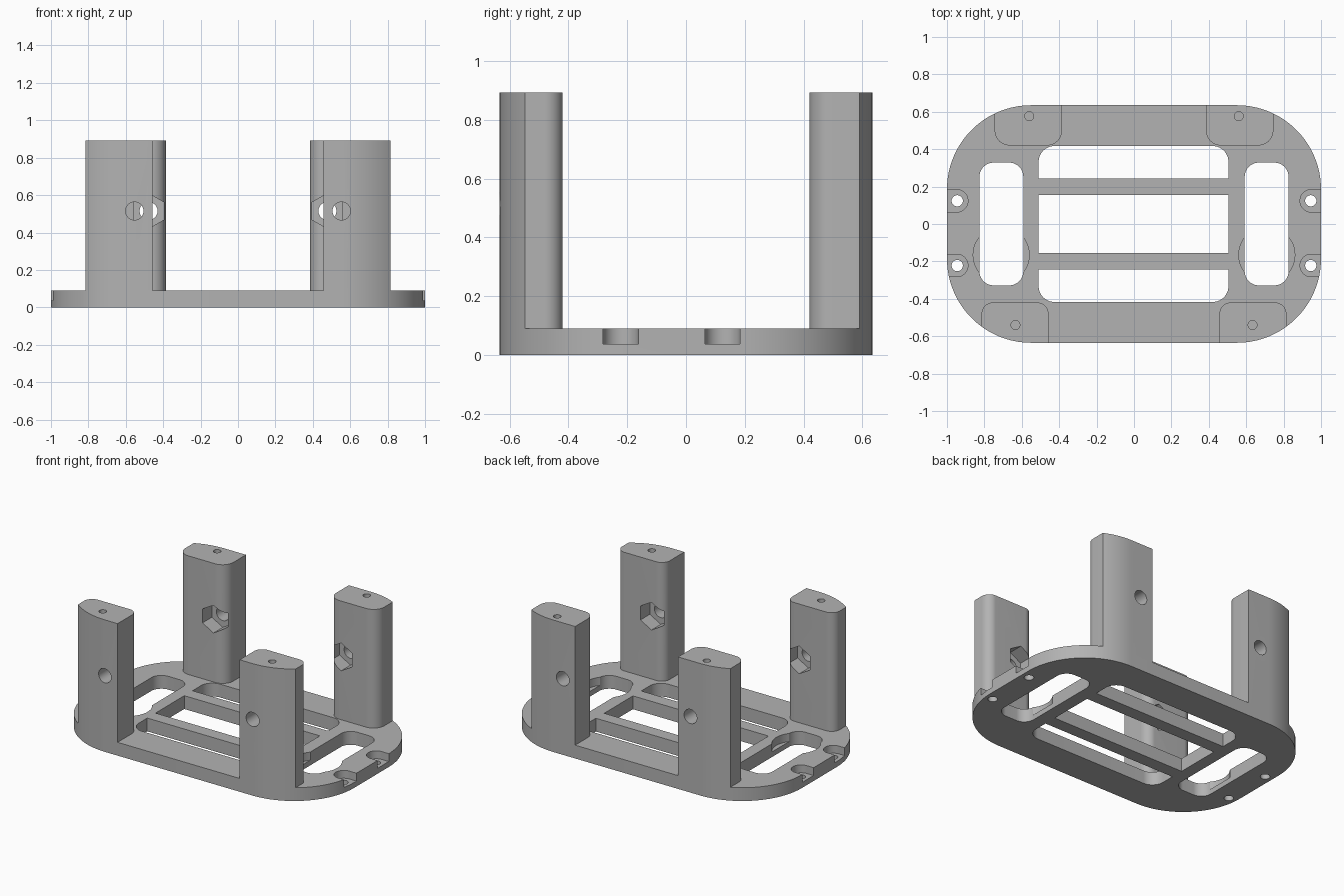
import bpy, bmesh, math
from mathutils import Matrix, Vector

if "Cube" in bpy.data.objects:
    bpy.data.objects.remove(bpy.data.objects["Cube"])

grey = bpy.data.materials.new("plain grey")
grey.use_nodes = True
grey.diffuse_color = (0.45, 0.45, 0.45, 1)
grey.node_tree.nodes["Principled BSDF"].inputs["Base Color"].default_value = (0.45, 0.45, 0.45, 1)

THICK, TOP = 0.09, 0.893     # plate thickness, post height
HX, HY, CORNER = 1.0, 0.635, 0.45


def prism(name, points, z0, z1):
    """Extrude a closed outline from z0 to z1."""
    bm = bmesh.new()
    face = bm.faces.new([bm.verts.new((x, y, z0)) for x, y in points])
    new = bmesh.ops.extrude_face_region(bm, geom=[face])["geom"]
    bmesh.ops.translate(bm, vec=(0, 0, z1 - z0),
                        verts=[g for g in new if isinstance(g, bmesh.types.BMVert)])
    bmesh.ops.recalc_face_normals(bm, faces=bm.faces)
    mesh = bpy.data.meshes.new(name)
    bm.to_mesh(mesh)
    bm.free()
    mesh.materials.append(grey)
    ob = bpy.data.objects.new(name, mesh)
    bpy.context.collection.objects.link(ob)
    return ob


def rounded(x0, x1, y0, y1, r, n=16):
    """Rectangle outline with rounded corners."""
    pts = []
    corners = [(x1 - r, y1 - r), (x0 + r, y1 - r), (x0 + r, y0 + r), (x1 - r, y0 + r)]
    for q, (cx, cy) in enumerate(corners):
        for i in range(n + 1):
            a = math.pi / 2 * (q + i / n)
            pts.append((cx + r * math.cos(a), cy + r * math.sin(a)))
    return pts


def circle(x, y, r, n=32, turn=0.0):
    return [(x + r * math.cos(turn + math.tau * i / n),
             y + r * math.sin(turn + math.tau * i / n)) for i in range(n)]


def cut(ob, cutter, operation='DIFFERENCE'):
    """Apply one boolean and drop the cutter."""
    cutter.hide_render = True
    mod = ob.modifiers.new("cut", 'BOOLEAN')
    mod.operation, mod.solver, mod.object = operation, 'EXACT', cutter
    bpy.context.view_layer.update()
    dg = bpy.context.evaluated_depsgraph_get()
    mesh = bpy.data.meshes.new_from_object(ob.evaluated_get(dg))
    ob.modifiers.clear()
    ob.data = mesh
    bpy.data.objects.remove(cutter)


def along_y(ob, z, y):
    """Lay an upright prism down so that its length runs along +y from y."""
    ob.data.transform(Matrix.Translation(Vector((0, y, z))) @ Matrix.Rotation(-math.pi / 2, 4, 'X'))
    return ob


outline = rounded(-HX, HX, -HY, HY, CORNER, 32)

# Base plate with its openings
plate = prism("base_plate", outline, 0, THICK)
cut(plate, prism("middle_window", rounded(-0.51, 0.505, -0.417, 0.417, 0.085), -0.1, 0.2))
for s in (-1, 1):
    xs = sorted((s * 0.592, s * 0.826))
    cut(plate, prism("side_window", rounded(*xs, -0.328, 0.328, 0.075), -0.1, 0.2))
    # round relief cut into the upper part of the window edge
    cut(plate, prism("relief", circle(s * 0.71, -0.165, 0.15, 48), 0.035, 0.2))
    # screw slots open to the end
    for y in (0.124, -0.222):
        xs = sorted((s * 0.888, s * 1.2))
        cut(plate, prism("slot", rounded(*xs, y - 0.06, y + 0.06, 0.059), 0.037, 0.2))
        cut(plate, prism("screw_hole", circle(s * 0.945, y, 0.03), -0.1, 0.2))
parts = [plate]

# Two bars across the middle window
for label, y in (("front", -0.198), ("back", 0.198)):
    bar = [(-0.51, y - 0.044), (0.505, y - 0.044), (0.505, y + 0.044), (-0.51, y + 0.044)]
    parts.append(prism(label + "_bar", bar, 0, THICK))


# Four posts, each trimmed to the plate outline
def post(label, s, front, x0, x1, r, bolt_x, pin):
    xs = sorted((s * x0, s * x1))
    ys = (-0.85, -0.42) if front else (0.42, 0.85)
    ob = prism(label + "_post", rounded(*xs, *ys, r), THICK, TOP)
    cut(ob, prism("trim", outline, 0, 1), 'INTERSECT')
    # pin hole in the top
    cut(ob, prism("pin_hole", circle(s * pin[0], pin[1], 0.024), TOP - 0.2, 1))
    # cross bore and six-sided nut pocket on the inner face
    z = 0.515
    bore = prism("bore", circle(s * bolt_x, 0, 0.048), 0, 0.5)
    cut(ob, along_y(bore, z, -0.8 if front else 0.3))
    nut = prism("nut_pocket", circle(s * bolt_x, 0, 0.094, 6, math.pi / 6), 0, 0.22)
    cut(ob, along_y(nut, z, -0.52 if front else 0.3))
    parts.append(ob)


for side, s in (("left", 1), ("right", -1)):
    post("front_" + side, s, True, 0.457, 0.815, 0.06, 0.553, (0.634, -0.54))
    post("back_" + side, s, False, 0.385, 0.745, 0.08, 0.478, (0.56, 0.577))

# Smooth the curved walls, keep edges crisp
bpy.ops.object.select_all(action='DESELECT')
for ob in parts:
    ob.select_set(True)
bpy.context.view_layer.objects.active = plate
bpy.ops.object.shade_smooth_by_angle(angle=math.radians(25))
